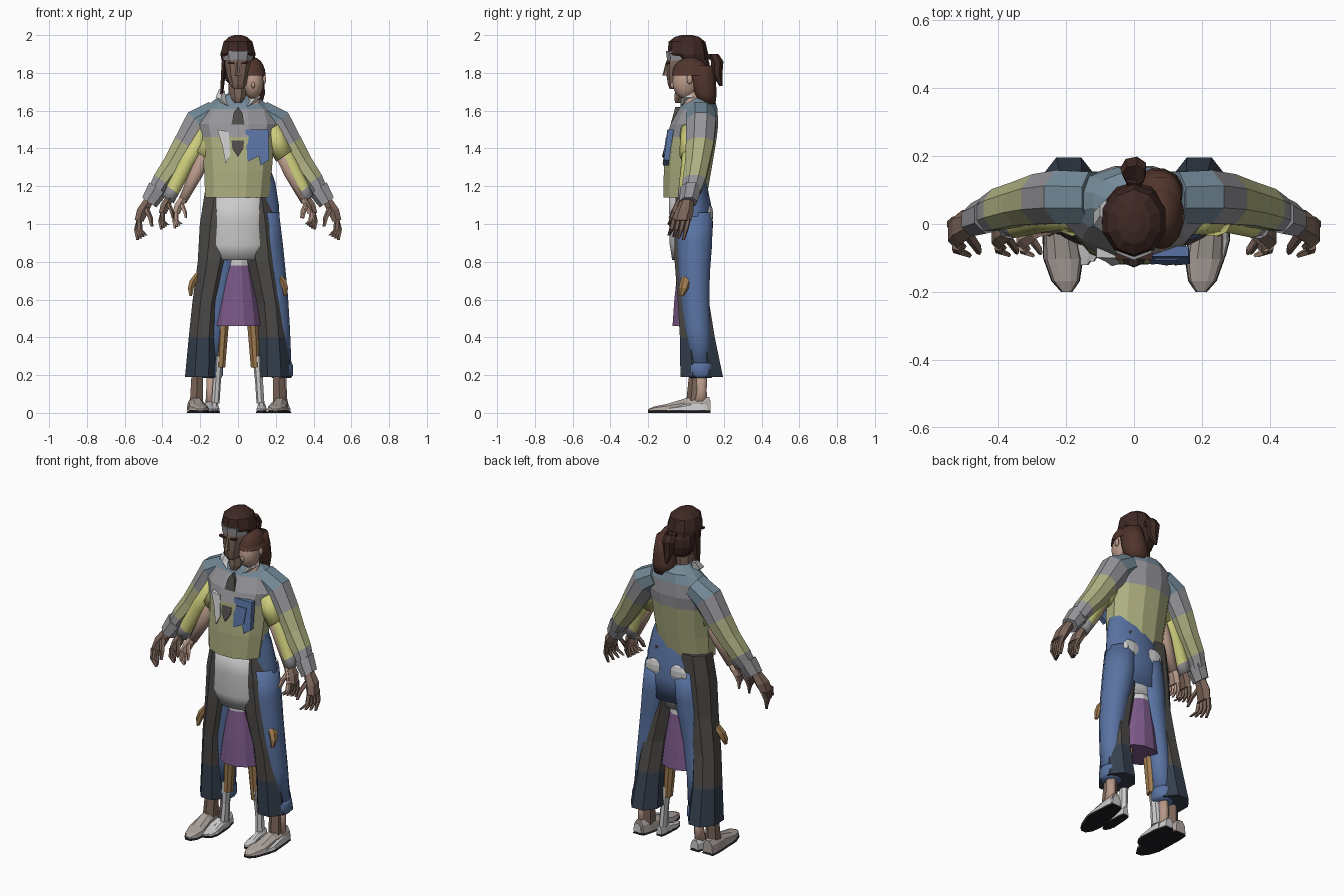
import bpy, bmesh, math
from mathutils import Vector

MATS = {}
COL = dict(hair=(.05, .022, .018), hair2=(.08, .035, .025), skin=(.2, .13, .10), skin2=(.48, .32, .25),
           olive=(.42, .43, .22), steel=(.17, .25, .31), grey=(.30, .30, .32), light=(.55, .55, .55),
           dark=(.075, .07, .065), navy=(.035, .05, .075), denim=(.10, .17, .36), yellow=(.6, .6, .2),
           purple=(.20, .10, .25), tan=(.35, .2, .08), shoe=(.42, .37, .34), sole=(.015, .015, .018))


def mat(name):
    if name not in MATS:
        MATS[name] = bpy.data.materials.new(name)
        MATS[name].diffuse_color = (*COL[name], 1)
    return MATS[name]


def finish(bm, name, mats, smooth):
    me = bpy.data.meshes.new(name)
    for m in mats:
        me.materials.append(mat(m))
    bmesh.ops.recalc_face_normals(bm, faces=bm.faces)
    for f in bm.faces:
        f.smooth = smooth
    bm.to_mesh(me)
    bm.free()
    ob = bpy.data.objects.new(name, me)
    bpy.context.collection.objects.link(ob)
    return ob


def loft(name, rings, mats, n=8, side=1, cx=0, smooth=False):
    """Tube through rings (x, y, z, rx, ry[, tilt]); mats is one name or one per segment."""
    if isinstance(mats, str):
        mats = [mats]
    slots = list(dict.fromkeys(mats))
    bm = bmesh.new()
    loops = []
    for r in rings:
        x, y, z, rx, ry = r[:5]
        t = math.radians(r[5]) if len(r) > 5 else 0
        loop = []
        for i in range(n):
            a = 2 * math.pi * (i + .5) / n
            u = rx * math.cos(a)
            loop.append(bm.verts.new((cx + side * (x + u * math.cos(t)), y + ry * math.sin(a), z + u * math.sin(t))))
        loops.append(loop)
    for k in range(len(loops) - 1):
        for i in range(n):
            j = (i + 1) % n
            f = bm.faces.new((loops[k][i], loops[k][j], loops[k + 1][j], loops[k + 1][i]))
            f.material_index = slots.index(mats[min(k, len(mats) - 1)])
    for k in (0, -1):
        bm.faces.new(loops[k]).material_index = slots.index(mats[k])
    return finish(bm, name, slots, smooth)


def ball(name, loc, scale, m, seg=10, rows=7, smooth=False, cut=None):
    """Ellipsoid, optionally trimmed by a plane (point, normal): the normal side is removed."""
    bm = bmesh.new()
    bmesh.ops.create_uvsphere(bm, u_segments=seg, v_segments=rows, radius=1)
    for v in bm.verts:
        v.co = Vector(loc) + Vector([a * b for a, b in zip(v.co, scale)])
    if cut:
        bmesh.ops.bisect_plane(bm, geom=bm.verts[:] + bm.edges[:] + bm.faces[:],
                               plane_co=cut[0], plane_no=cut[1], clear_outer=True)
    return finish(bm, name, [m], smooth)


def plate(name, pts, y, depth, m, lean=0):
    """Flat outline in x-z, leaning back with height, thickened backwards."""
    bm = bmesh.new()
    z0 = min(z for _, z in pts)
    f = bm.faces.new([bm.verts.new((x, y + lean * (z - z0), z)) for x, z in pts])
    ex = bmesh.ops.extrude_face_region(bm, geom=[f])
    for v in ex["geom"]:
        if isinstance(v, bmesh.types.BMVert):
            v.co.y += depth
    return finish(bm, name, [m], False)


def hand(name, x, y, z, s, m, side, cx=0):
    """Palm, four curled fingers and a thumb hanging from the wrist."""
    loft(name + "_palm", [(x, y, z, .028 * s, .034 * s, 25), (x + .03 * s, y - .012 * s, z - .05 * s, .033 * s, .048 * s, 20),
                          (x + .047 * s, y - .028 * s, z - .10 * s, .027 * s, .05 * s, 10)], m, 6, side, cx)
    for i in range(4):
        fy = y + (.008 - .025 * i) * s
        loft(name + "_finger", [(x + .047 * s, fy, z - .09 * s, .015 * s, .014 * s),
                                (x + (.062 - .006 * i) * s, fy - .012 * s, z - .145 * s, .014 * s, .013 * s),
                                (x + (.055 - .015 * i) * s, fy - .026 * s, z - .2 * s + .008 * i, .008 * s, .008 * s)], m, 5, side, cx)
    loft(name + "_thumb", [(x + .015 * s, y - .03 * s, z - .03 * s, .017 * s, .017 * s),
                           (x - .010 * s, y - .065 * s, z - .085 * s, .014 * s, .014 * s),
                           (x - .018 * s, y - .085 * s, z - .13 * s, .008 * s, .008 * s)], m, 5, side, cx)


def shoe(name, x, y0, y1, w, h, m, side, toe=0, cx=0):
    """Shoe built as cross-sections running heel to toe, over a dark sole."""
    L = y1 - y0
    for part, prof, mm in (("upper", [(0, .6, h), (.15, .8, h), (.4, .85, h * .9), (.7, 1, h * .55), (.9, .7, h * .4), (1, .25, .02)], m),
                           ("sole", [(0, .65, .016), (.2, .85, .016), (.7, 1.05, .016), (.9, .75, .016), (1, .3, .016)], "sole")):
        bm = bmesh.new()
        prev = None
        for t, k, hh in prof:
            c, y, z0 = x + toe * t, y1 - L * t, .012 if part == "upper" else 0
            sec = [(-1, z0), (-.85, (z0 + hh) * .6), (-.4, hh), (.4, hh), (.85, (z0 + hh) * .6), (1, z0)]
            loop = [bm.verts.new((cx + side * (c + a * k * w), y, b)) for a, b in sec]
            if prev:
                for i in range(6):
                    j = (i + 1) % 6
                    bm.faces.new((prev[i], prev[j], loop[j], loop[i]))
            else:
                bm.faces.new(loop)
            prev = loop
        bm.faces.new(prev)
        finish(bm, name + "_" + part, [mm], False)


# Blouse body with colour bands
loft("blouse_body", [(-.005, -.005, 1.14, .175, .118), (0, .008, 1.28, .185, .13), (0, .03, 1.46, .20, .138),
                     (0, .045, 1.53, .22, .13), (0, .065, 1.61, .19, .105), (0, .07, 1.66, .125, .085),
                     (0, .05, 1.69, .06, .06)], ["olive", "olive", "grey", "grey", "steel", "steel"], 12)
# Inner grey shirt hem over the belly
loft("shirt_hem", [(0, .015, .81, .14, .09), (0, .012, .89, .18, .10), (0, .01, 1.02, .165, .10), (0, .005, 1.17, .15, .098)],
     "light", 16, smooth=True)
# Skirt with its waistband
loft("skirt", [(0, .03, .46, .125, .105), (0, .03, .6, .105, .095), (0, .03, .78, .07, .075), (0, .03, .84, .065, .07)],
     ["purple", "purple", "light"], 12)

# Denim overalls, standing slightly to the right
CX = .045
loft("overalls_body", [(0, .04, .86, .165, .095), (0, .045, 1.0, .18, .10), (0, .04, 1.1, .175, .095), (0, .025, 1.22, .155, .085),
                       (0, .01, 1.32, .12, .085), (0, .01, 1.48, .10, .085)], "denim", 16, cx=CX, smooth=True)
plate("overalls_bib", [(.04, 1.5), (.16, 1.5), (.165, 1.34), (.12, 1.31), (.11, 1.36), (.05, 1.33)], -.122, .03, "denim", .14)
plate("bib_pocket", [(.06, 1.46), (.13, 1.46), (.12, 1.37), (.095, 1.35), (.07, 1.38)], -.122, .02, "denim", .14)

for s in (1, -1):
    # Long blouse sleeves, cuffs and big hands
    loft("blouse_sleeve", [(.12, .078, 1.59, .07, .082, 60), (.205, .08, 1.535, .088, .085, 42), (.275, .073, 1.42, .075, .08, 33),
                           (.335, .06, 1.32, .066, .07, 33), (.40, .043, 1.23, .057, .065, 35), (.435, .028, 1.17, .048, .055, 35)],
         ["steel", "grey", "olive", "olive", "grey"], 8, s)
    loft("cuff", [(.425, .028, 1.19, .06, .058, 35), (.472, .012, 1.115, .048, .05, 35)], "grey", 7, s)
    hand("large_hand", .475, .004, 1.12, 1.03, "skin", s)
    # Yellow inner sleeves
    loft("inner_sleeve", [(.17, .04, 1.5, .05, .05, 35), (.27, .02, 1.33, .045, .045, 35), (.345, 0, 1.18, .04, .04, 35),
                          (.37, -.005, 1.13, .038, .038, 35)], ["yellow", "yellow", "grey"], 10, s, smooth=True)
    hand("middle_hand", .36, -.012, 1.14, .85, "skin", s)
    # Bare arms of the overalls figure
    loft("short_sleeve", [(.14, .03, 1.5, .06, .06, 35), (.215, .02, 1.36, .055, .055, 35)], "yellow", 10, s, .03, True)
    loft("bare_arm", [(.17, .02, 1.44, .04, .04, 30), (.25, .01, 1.27, .038, .036, 30), (.325, -.015, 1.12, .024, .026, 30)],
         "skin2", 10, s, .03, True)
    hand("slim_hand", .32, -.018, 1.135, .8, "skin2", s, .03)

    # Wide trouser legs
    loft("wide_trouser_leg", [(.085, .03, 1.17, .098, .09), (.105, .025, 1.0, .105, .095), (.13, .025, .8, .09, .092),
                              (.17, .04, .58, .078, .09), (.185, .06, .40, .082, .10), (.192, .083, .19, .096, .122)],
         ["dark", "dark", "dark", "dark", "navy"], 8, s)
    loft("trouser_ankle", [(.215, .06, .22, .035, .042), (.22, .05, .05, .04, .05)], "skin", 6, s)
    shoe("broad_shoe", .232, -.2, .125, .056, .085, "shoe", s, -.034)

    # Denim legs with rolled hems, ankles and shoes
    loft("denim_leg", [(.09, .047, 1.06, .085, .096), (.105, .047, .9, .09, .095), (.13, .045, .75, .08, .085), (.15, .048, .62, .072, .078),
                       (.17, .06, .45, .062, .07), (.185, .078, .22, .056, .062)], "denim", 12, s, CX, True)
    loft("rolled_hem", [(.185, .078, .265, .056, .062), (.185, .078, .25, .063, .07), (.185, .078, .20, .063, .07),
                        (.185, .078, .185, .052, .058)], "denim", 12, s, CX, True)
    loft("bare_ankle", [(.187, .08, .22, .028, .034), (.19, .08, .12, .025, .032), (.19, .07, .04, .03, .045)],
         "skin2", 8, s, CX, True)
    shoe("slip_on_shoe", .192, -.12, .13, .044, .065, "light", s, 0, CX)
    # Back pockets
    ball("back_pocket", (CX + s * .08, .128, 1.05), (.06, .016, .05), "light", 8, 5)

    # Slim legs and heeled boots below the skirt
    loft("slim_leg", [(.06, .03, .6, .045, .045), (.08, .035, .45, .032, .036), (.092, .04, .24, .026, .03)], "tan", 8, s)
    loft("boot_shaft", [(.105, .04, .30, .028, .034), (.113, .045, .16, .022, .028), (.12, .045, .05, .022, .034)], "light", 7, s)
    shoe("heeled_boot", .125, -.11, .08, .029, .06, "light", s)
    # Small hands showing at the trouser sides
    loft("small_hand", [(.21, .01, .74, .018, .025), (.235, 0, .70, .024, .03), (.25, -.01, .66, .018, .028),
                        (.25, -.025, .62, .008, .012)], "tan", 6, s)
    # Soft shirt collar wings at the neck
    loft("collar", [(.02, -.01, 1.61, .03, .02, 20), (.06, .0, 1.63, .032, .03, 20), (.09, .015, 1.66, .035, .04, 20),
                    (.085, .04, 1.71, .018, .03, 20)], "light", 6, s)

# Neck scarf and ribbon
plate("scarf", [(0, 1.62), (.022, 1.59), (.04, 1.5), (.028, 1.4), (0, 1.355), (-.03, 1.4), (-.04, 1.5), (-.022, 1.59)],
      -.128, .03, "dark", .27)
plate("ribbon", [(-.05, 1.49), (-.11, 1.5), (-.085, 1.42), (-.065, 1.32), (-.04, 1.37)], -.124, .03, "light", .14)

# Main head: face, nose, headband, cap of hair and ponytail
loft("neck", [(0, .035, 1.60, .06, .055), (0, .03, 1.76, .052, .06)], "skin", 8)
loft("face", [(0, -.06, 1.715, .024, .026), (0, -.04, 1.735, .045, .055), (0, -.02, 1.785, .062, .083), (0, -.01, 1.84, .072, .095),
              (0, 0, 1.92, .072, .095)], "skin", 10)
loft("nose", [(0, -.112, 1.785, .017, .014), (0, -.106, 1.80, .013, .016), (0, -.096, 1.86, .008, .01)], "skin", 5)
# Lower face tucked behind the main chin
loft("inner_chin", [(0, -.04, 1.64, .02, .02), (0, -.02, 1.67, .042, .045), (0, .01, 1.74, .056, .07)], "skin", 8)
loft("headband", [(0, 0, 1.865, .081, .10), (0, 0, 1.915, .085, .106)], "grey", 10)
loft("hair_cap", [(0, .03, 1.86, .09, .085), (0, .01, 1.90, .098, .108), (0, .005, 1.965, .08, .097), (0, .005, 1.99, .05, .065),
                  (0, .005, 2.0, .02, .03)], "hair", 10)
ball("back_hair", (0, .05, 1.83), (.088, .075, .11), "hair", 10, 7)
loft("ponytail", [(0, .11, 1.87, .018, .02), (0, .145, 1.90, .035, .028), (0, .165, 1.86, .04, .034), (0, .165, 1.79, .03, .028),
                  (0, .185, 1.73, .008, .008)], "hair", 7)
for s in (1, -1):
    loft("side_lock", [(.075, .01, 1.88, .012, .04), (.08, .01, 1.78, .013, .035), (.088, .01, 1.68, .008, .014)], "hair", 5, s)
    plate("brow", [(s * .015, 1.855), (s * .055, 1.86), (s * .055, 1.85), (s * .015, 1.845)], -.104, .02, "hair")

# Second head: smooth face, long hair shell with a fringe
HX = .08
loft("second_neck", [(0, .03, 1.55, .04, .04), (0, .03, 1.7, .036, .04)], "skin2", 10, cx=HX, smooth=True)
ball("second_face", (HX, -.002, 1.75), (.056, .07, .088), "skin2", 14, 10, True)
ball("second_nose", (HX, -.07, 1.735), (.011, .014, .018), "skin2", 6, 5, True)
ball("fringe", (HX, .025, 1.785), (.068, .1, .098), "hair2", 14, 10, True, ((0, 0, 1.785), (0, 0, -1)))
loft("long_hair", [(0, .07, 1.84, .055, .07), (-.005, .085, 1.76, .067, .075), (-.01, .10, 1.69, .075, .065),
                   (-.01, .115, 1.635, .06, .042)], "hair2", 12, cx=HX, smooth=True)
ball("second_ear", (HX + .06, .02, 1.765), (.01, .016, .026), "skin2", 6, 5, True)
